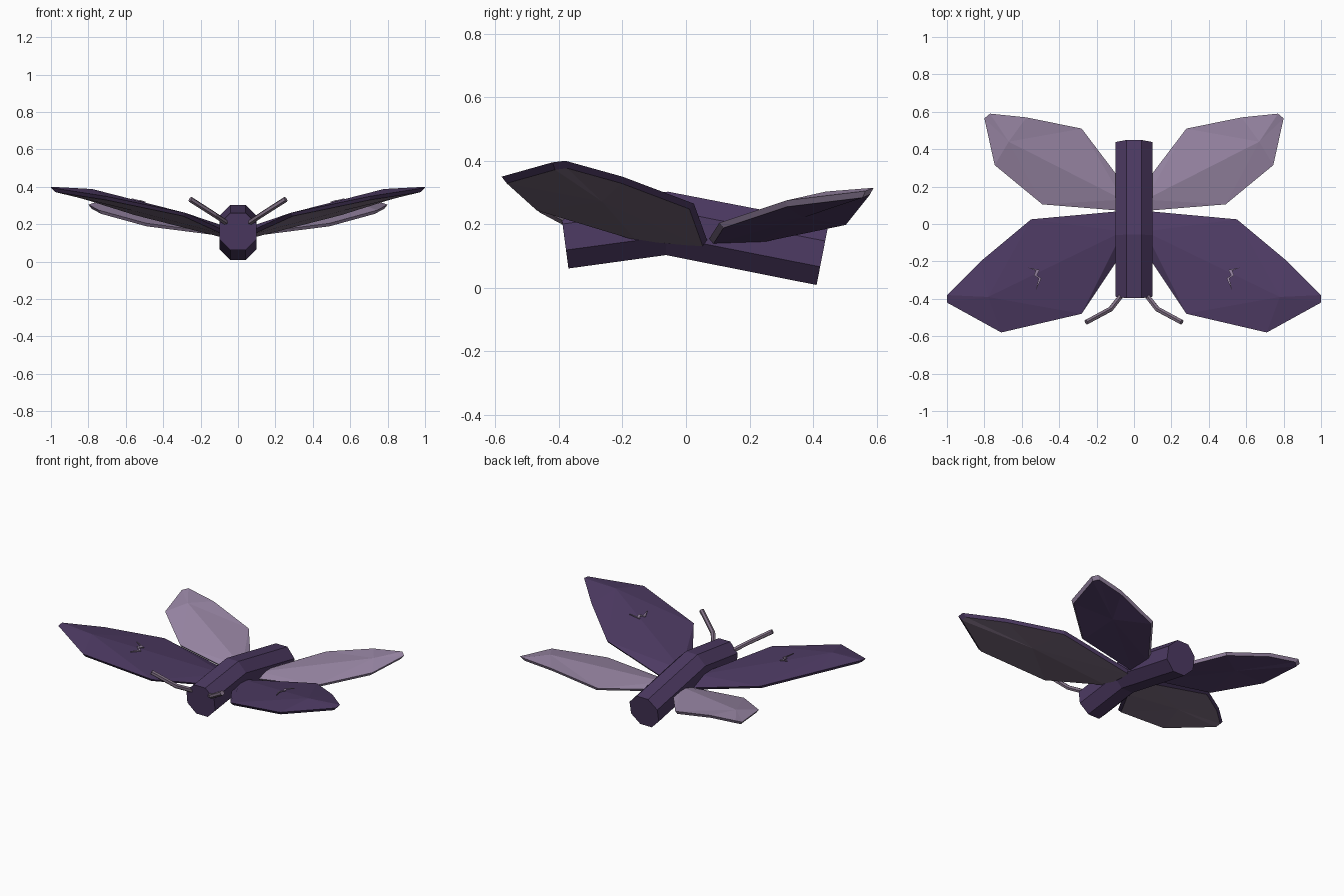
import bpy, bmesh, math
from mathutils import Vector

cube = bpy.data.objects.get("Cube")
if cube:
    bpy.data.objects.remove(cube, do_unlink=True)


def material(name, rgb):
    m = bpy.data.materials.new(name)
    m.use_nodes = True
    m.diffuse_color = (*rgb, 1)
    m.node_tree.nodes["Principled BSDF"].inputs["Base Color"].default_value = (*rgb, 1)
    return m


PURPLE = material("deep purple", (0.075, 0.043, 0.125))
MAUVE = material("pale mauve", (0.33, 0.25, 0.39))
TAUPE = material("dusky taupe", (0.22, 0.165, 0.235))


def finish(name, bm, mats):
    bmesh.ops.recalc_face_normals(bm, faces=bm.faces)
    mesh = bpy.data.meshes.new(name)
    bm.to_mesh(mesh)
    bm.free()
    for m in mats:
        mesh.materials.append(m)
    ob = bpy.data.objects.new(name, mesh)
    bpy.context.collection.objects.link(ob)
    return ob


def tube(name, path, radius, sides, mat):
    """Faceted tube with flat ends, its rings mitred along the path."""
    bm = bmesh.new()
    pts = [Vector(p) for p in path]
    rings = []
    for i, p in enumerate(pts):
        a = (p - pts[max(i - 1, 0)]).normalized()
        b = (pts[min(i + 1, len(pts) - 1)] - p).normalized()
        along = (a + b).normalized()
        across = along.cross(Vector((0, 0, 1))).normalized()
        up = across.cross(along)
        turns = [2 * math.pi * (k + 0.5) / sides for k in range(sides)]
        rings.append([bm.verts.new(p + radius * (across * math.cos(t) + up * math.sin(t)))
                      for t in turns])
    for r, s in zip(rings, rings[1:]):
        for k in range(sides):
            n = (k + 1) % sides
            bm.faces.new((r[k], r[n], s[n], s[k]))
    bm.faces.new(rings[0])
    bm.faces.new(rings[-1])
    return finish(name, bm, [mat])


def wing(name, side, outline, ridge, top, rim, under):
    """Ridged top, bevelled rim and a flatter inset underside."""
    bm = bmesh.new()
    flip = Vector((side, 1, 1))
    edge = [Vector(p) * flip for p in outline]
    centre = sum(edge, Vector()) / len(edge)
    low = [centre + (p - centre) * 0.95 - Vector((0, 0, 0.018)) for p in edge]
    e = [bm.verts.new(p) for p in edge]
    l = [bm.verts.new(p) for p in low]
    r = [bm.verts.new(Vector(p) * flip) for p in ridge]
    half = len(e) // 2
    # top: two slopes meeting at the ridge
    for chain in (e[:half], e[:half - 1:-1]):
        bm.faces.new((chain[0], chain[1], r[0]))
        bm.faces.new((chain[1], r[1], r[0]))
        for a, b in zip(chain[1:], chain[2:]):
            bm.faces.new((a, b, r[1]))
    bm.faces.new((e[half - 1], e[half], r[1]))
    bm.faces.new((e[0], r[0], e[-1]))
    # rim and underside
    hub = bm.verts.new(sum(low, Vector()) / len(low))
    for k in range(len(e)):
        n = (k + 1) % len(e)
        bm.faces.new((e[k], e[n], l[n], l[k])).material_index = 1
        bm.faces.new((l[k], l[n], hub)).material_index = 2
    return finish(name, bm, [top, rim, under])


def plate(name, side, points, mat):
    """Thin chevron plate."""
    bm = bmesh.new()
    face = bm.faces.new([bm.verts.new((side * x, y, z)) for x, y, z in points])
    out = bmesh.ops.extrude_face_region(bm, geom=[face])["geom"]
    for v in out:
        if isinstance(v, bmesh.types.BMVert):
            v.co.z += 0.006
    return finish(name, bm, [mat])


# Body: bent octagonal tube
tube("body", [(0, -0.383, 0.16), (0, -0.06, 0.203), (0, 0.43, 0.107)], 0.108, 8, PURPLE)

FORE = [(0.06, 0.07, 0.14), (0.55, 0.025, 0.265), (0.82, -0.2, 0.35), (1, -0.38, 0.4),
        (1, -0.42, 0.395), (0.71, -0.58, 0.35), (0.28, -0.48, 0.26), (0.06, -0.15, 0.16)]
FORE_RIDGE = [(0.06, -0.04, 0.185), (0.78, -0.39, 0.388)]
HIND = [(0.06, 0.07, 0.15), (0.49, 0.105, 0.205), (0.745, 0.315, 0.275), (0.8, 0.565, 0.305),
        (0.77, 0.59, 0.315), (0.575, 0.57, 0.29), (0.28, 0.51, 0.215), (0.06, 0.22, 0.155)]
HIND_RIDGE = [(0.06, 0.13, 0.17), (0.67, 0.44, 0.303)]
MARK = [(0.57, -0.232), (0.505, -0.245), (0.52, -0.275), (0.495, -0.29), (0.525, -0.355),
        (0.51, -0.29), (0.535, -0.275), (0.525, -0.25)]

for label, side in (("left", 1), ("right", -1)):
    wing(label + "_front_wing", side, FORE, FORE_RIDGE, PURPLE, PURPLE, TAUPE)
    wing(label + "_hind_wing", side, HIND, HIND_RIDGE, MAUVE, MAUVE, PURPLE)
    # Wing marks, laid along the slope of the wing
    plate(label + "_wing_mark", side,
          [(x, y, 0.315 + 0.27 * (x - 0.5) - 0.02 * (y + 0.27)) for x, y in MARK], MAUVE)
    # Antenna
    tube(label + "_antenna", [(side * 0.05, -0.36, 0.2), (side * 0.125, -0.455, 0.25),
                              (side * 0.255, -0.525, 0.333)], 0.015, 6, TAUPE)
